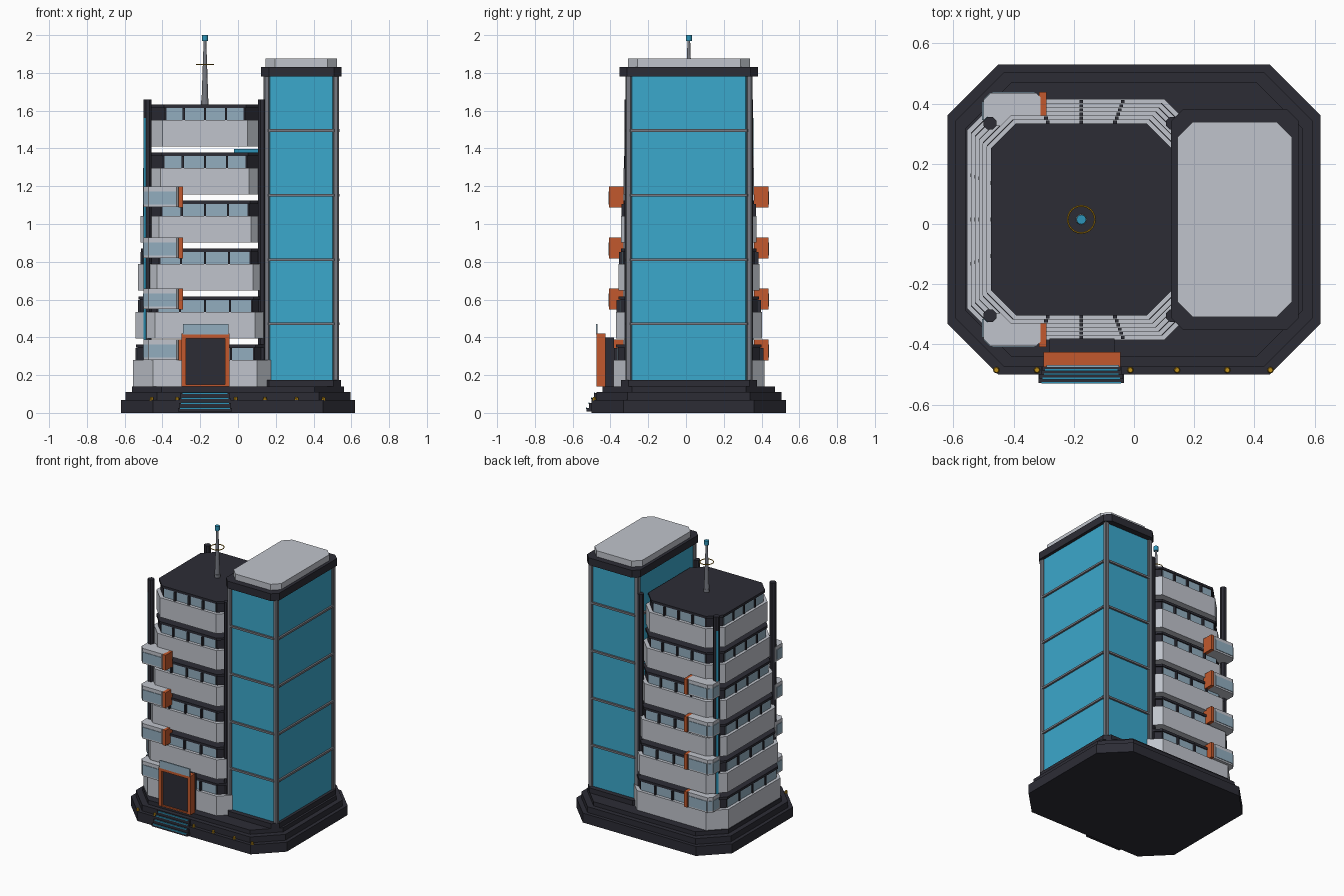
import bpy, bmesh, math
from mathutils import Matrix

if "Cube" in bpy.data.objects:
    bpy.data.objects.remove(bpy.data.objects["Cube"])


def material(name, hexcol):
    m = bpy.data.materials.new(name)
    rgb = [int(hexcol[i:i + 2], 16) / 255 for i in (0, 2, 4)]
    m.diffuse_color = [((c + 0.055) / 1.055) ** 2.4 if c > 0.04 else c / 12.92 for c in rgb] + [1]
    m.use_nodes = True
    m.node_tree.nodes["Principled BSDF"].inputs["Base Color"].default_value = m.diffuse_color
    return m


DARK = material("charcoal", "2c2c35")
LIGHT = material("pale grey", "c0c4cc")
BLUE = material("sky glass", "3ba8cc")
PANE = material("window glass", "92adbf")
ORANGE = material("burnt orange", "c2592d")
METAL = material("steel grey", "777a82")
TEAL = material("teal light", "2d94b8")
GOLD = material("gold", "c0901a")

CY = 0.015   # depth centre of the building
BX = -0.175  # width centre of the office block


def finish(name, bm, mat):
    bmesh.ops.recalc_face_normals(bm, faces=bm.faces)
    me = bpy.data.meshes.new(name)
    bm.to_mesh(me)
    bm.free()
    me.materials.append(mat)
    ob = bpy.data.objects.new(name, me)
    bpy.context.collection.objects.link(ob)
    return ob


def prism(name, pts, z0, z1, mat):
    bm = bmesh.new()
    lo = [bm.verts.new((x, y, z0)) for x, y in pts]
    hi = [bm.verts.new((x, y, z1)) for x, y in pts]
    n = len(pts)
    bm.faces.new(lo)
    bm.faces.new(hi)
    for i in range(n):
        bm.faces.new((lo[i], lo[(i + 1) % n], hi[(i + 1) % n], hi[i]))
    return finish(name, bm, mat)


def octa(name, cx, cy, hx, hy, c, z0, z1, mat):
    """Rectangle with chamfered corners, extruded upward."""
    pts = [(hx, c - hy), (hx, hy - c), (hx - c, hy), (c - hx, hy),
           (-hx, hy - c), (-hx, c - hy), (c - hx, -hy), (hx - c, -hy)]
    return prism(name, [(cx + x, cy + y) for x, y in pts], z0, z1, mat)


def box(name, x0, x1, y0, y1, z0, z1, mat):
    return prism(name, [(x0, y0), (x1, y0), (x1, y1), (x0, y1)], z0, z1, mat)


def cone(name, x, y, z0, z1, r0, r1, mat, n=12):
    bm = bmesh.new()
    bmesh.ops.create_cone(bm, cap_ends=True, segments=n, radius1=r0, radius2=r1, depth=z1 - z0,
                          matrix=Matrix.Translation((x, y, (z0 + z1) / 2)))
    return finish(name, bm, mat)


# stepped plinth
octa("plinth_lower", 0, CY, 0.62, 0.515, 0.17, 0, 0.068, DARK)
octa("plinth_middle", 0, CY, 0.595, 0.49, 0.165, 0.068, 0.11, DARK)
octa("plinth_upper", 0, CY, 0.56, 0.457, 0.155, 0.11, 0.14, DARK)

# glass tower
TX = 0.335
octa("tower_foot", TX, CY, 0.21, 0.36, 0.04, 0.14, 0.175, DARK)
octa("tower_glass", TX, CY, 0.19, 0.325, 0.025, 0.175, 1.78, BLUE)
for z in (0.472, 0.81, 1.152, 1.495):
    octa("tower_band", TX, CY, 0.203, 0.338, 0.03, z - 0.007, z + 0.007, METAL)
for sx in (-1, 1):
    for sy in (-1, 1):
        octa("tower_column", TX + sx * 0.183, CY + sy * 0.32, 0.016, 0.016, 0.006, 0.175, 1.78, METAL)
octa("tower_cap", TX, CY, 0.212, 0.367, 0.04, 1.78, 1.832, DARK)
octa("tower_roof", TX, CY, 0.19, 0.323, 0.05, 1.832, 1.875, LIGHT)

# six tapering office floors: parapet, recessed windows, slab
for i in range(6):
    z = 0.14 + 0.254 * i
    hx, hy, c = 0.38 - 0.0132 * i, 0.40 - 0.0135 * i, 0.105 - 0.003 * i
    octa("parapet", BX, CY, hx, hy, c, z, z + 0.14, LIGHT)
    bx, by = hx - 0.024, hy - 0.024
    octa("window_core", BX, CY, bx, by, c - 0.012, z + 0.14, z + 0.205, DARK)
    octa("floor_slab", BX, CY, hx - 0.014, hy - 0.014, c - 0.007, z + 0.205, z + 0.222, DARK)
    fx, fy = hx - c, hy - c
    za, zb = z + 0.141, z + 0.204
    for s in (-1, 1):
        y = CY + s * by
        box("long_window", BX - fx + 0.02, BX + fx - 0.02, y - 0.004, y + 0.004, za, zb, PANE)
        for k in (-0.5, 0, 0.5):
            x, y = BX + k * fx, CY + s * (by + 0.008)
            box("mullion", x - 0.006, x + 0.006, y - 0.012, y + 0.012, za, zb, DARK)
    x = BX - bx
    box("side_window", x - 0.004, x + 0.004, CY - fy + 0.02, CY + fy - 0.02, za, zb, PANE)
    for k in (-0.5, 0, 0.5):
        y = CY + k * fy
        box("side_mullion", x - 0.012, x + 0.006, y - 0.006, y + 0.006, za, zb, DARK)

# small teal bridge under the top floor
box("bridge", -0.02, 0.2, CY - 0.12, CY + 0.12, 1.378, 1.396, TEAL)

# corner posts with light strips
for sx in (-1, 1):
    for sy in (-1, 1):
        x, y = BX + sx * 0.303, CY + sy * 0.32
        octa("corner_post", x, y, 0.021, 0.021, 0.012, 0.14, 1.66, DARK)
        if sx < 0:
            d = 0.0155
            prism("post_light", [(x - d - 0.006, y + sy * (d - 0.006)), (x - d + 0.006, y + sy * (d + 0.006)),
                                 (x - d + 0.009, y + sy * (d + 0.003)), (x - d - 0.003, y + sy * (d - 0.009))],
                  0.18, 1.56, TEAL)

# corner balcony pods, front and back
for sy in (-1, 1):
    def py(v):
        return CY + sy * v
    for i in range(4):
        z = 0.28 + 0.27 * i
        plan = [(-0.50, 0.31), (-0.50, 0.395), (-0.475, 0.42), (-0.325, 0.42), (-0.31, 0.405), (-0.31, 0.31)]
        prism("pod", [(x, py(y)) for x, y in plan], z, z + 0.108, LIGHT)
        a, b = sorted((py(0.415), py(0.424)))
        box("pod_glass", -0.472, -0.328, a, b, z + 0.012, z + 0.083, PANE)
        prism("pod_corner_glass", [(x, py(y)) for x, y in
              ((-0.501, 0.398), (-0.477, 0.422), (-0.475, 0.415), (-0.495, 0.395))], z + 0.012, z + 0.083, PANE)
        box("pod_side_glass", -0.504, -0.497, *sorted((py(0.33), py(0.392))), z + 0.012, z + 0.083, PANE)
        box("pod_fin", -0.315, -0.29, *sorted((py(0.345), py(0.423))), z - 0.003, z + 0.108, ORANGE)

# entrance portal
box("door", -0.28, -0.065, -0.462, -0.38, 0.14, 0.40, DARK)
for x in (-0.30, -0.07):
    box("door_jamb", x, x + 0.025, -0.475, -0.425, 0.14, 0.42, ORANGE)
box("door_lintel", -0.30, -0.045, -0.475, -0.425, 0.395, 0.42, ORANGE)
box("door_sill", -0.275, -0.07, -0.473, -0.425, 0.14, 0.15, ORANGE)
box("canopy_glass", -0.29, -0.05, -0.477, -0.468, 0.415, 0.47, PANE)

# entrance steps with glowing edges
for i in range(4):
    y, w, z = -0.528 + 0.014 * i, 0.142 - 0.004 * i, 0.027 + 0.026 * i
    box("step", BX - w, BX + w, y, -0.43, 0.008, z, DARK)
    box("step_light", BX - w + 0.01, BX + w - 0.01, y - 0.002, y + 0.004, z - 0.006, z + 0.002, TEAL)

# plinth lamps
for x in (-0.457, -0.322, -0.012, 0.143, 0.31, 0.453):
    cone("lamp", x, -0.485, 0.066, 0.084, 0.011, 0.008, GOLD, 8)

# roof mast with ring and beacon
cone("mast_foot", BX, CY, 1.632, 1.655, 0.02, 0.02, METAL)
cone("mast", BX, CY, 1.65, 1.972, 0.018, 0.007, METAL)
cone("beacon", BX, CY, 1.968, 2.0, 0.016, 0.016, TEAL)
bpy.ops.mesh.primitive_torus_add(major_radius=0.045, minor_radius=0.003, major_segments=24,
                                 minor_segments=6, location=(BX, CY, 1.845))
ring = bpy.context.object
ring.name = "mast_ring"
ring.data.materials.append(GOLD)
